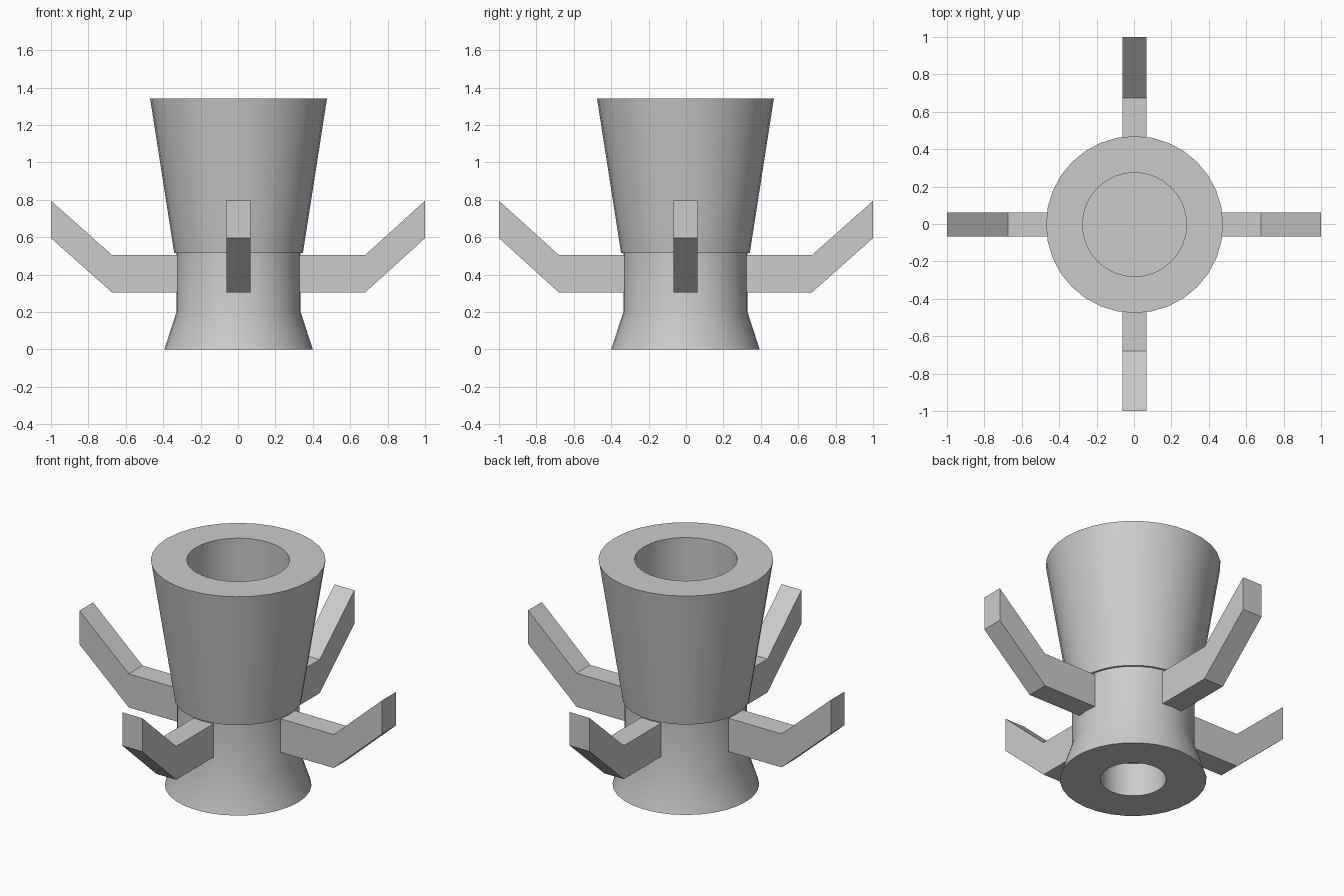
import bpy, bmesh, math
from mathutils import Matrix, Vector

cube = bpy.data.objects.get("Cube")
if cube:
    bpy.data.objects.remove(cube, do_unlink=True)

SEGMENTS = 32
AXIS = Vector((0.003, -0.003, 0))

grey = bpy.data.materials.new("plain_grey")
grey.use_nodes = True
colour = (0.6, 0.6, 0.6, 1)
grey.diffuse_color = colour
grey.node_tree.nodes["Principled BSDF"].inputs["Base Color"].default_value = colour


def add_object(name, bm):
    bmesh.ops.recalc_face_normals(bm, faces=bm.faces)
    mesh = bpy.data.meshes.new(name)
    bm.to_mesh(mesh)
    bm.free()
    mesh.materials.append(grey)
    obj = bpy.data.objects.new(name, mesh)
    bpy.context.collection.objects.link(obj)
    return obj


def lathe(name, profile):
    """Turn (radius, height) points around the axis, capping both ends."""
    bm = bmesh.new()
    rings = []
    for r, z in profile:
        rings.append([bm.verts.new(AXIS + Vector((r * math.cos(a), r * math.sin(a), z)))
                      for a in (math.tau * i / SEGMENTS for i in range(SEGMENTS))])
    for low, high in zip(rings, rings[1:]):
        for i in range(SEGMENTS):
            j = (i + 1) % SEGMENTS
            bm.faces.new((low[i], low[j], high[j], high[i]))
    bm.faces.new(rings[0])
    bm.faces.new(rings[-1])
    obj = add_object(name, bm)
    bpy.ops.object.select_all(action='DESELECT')
    obj.select_set(True)
    bpy.context.view_layer.objects.active = obj
    bpy.ops.object.shade_smooth_by_angle(angle=math.radians(30))
    obj.select_set(False)


def bent_arm(name, angle, reach):
    """Side profile extruded across its width, then turned into place."""
    half = 0.065
    outline = [(0.31, 0.305), (0.677, 0.305), (reach, 0.595),
               (reach, 0.795), (0.677, 0.505), (0.31, 0.505)]
    bm = bmesh.new()
    face = bm.faces.new([bm.verts.new((x, -half, z)) for x, z in outline])
    side = bmesh.ops.extrude_face_region(bm, geom=[face])
    verts = [v for v in side["geom"] if isinstance(v, bmesh.types.BMVert)]
    bmesh.ops.translate(bm, verts=verts, vec=(0, 2 * half, 0))
    turn = Matrix.Translation(AXIS) @ Matrix.Rotation(angle, 4, 'Z')
    bmesh.ops.transform(bm, matrix=turn, verts=bm.verts)
    add_object(name, bm)


# Hollow body: base recess, flared foot, neck, ledge, tapered cup, cup cavity
lathe("body", [(0.178, 0.2), (0.178, 0), (0.397, 0), (0.332, 0.2), (0.332, 0.515),
               (0.344, 0.515), (0.473, 1.342), (0.278, 1.342), (0.278, 0.53)])

# Four upturned arms around the neck
for i, (side, reach) in enumerate([("left", 0.997), ("back", 1.003),
                                   ("right", 1.003), ("front", 0.997)]):
    bent_arm(side + "_arm", i * math.pi / 2, reach)
